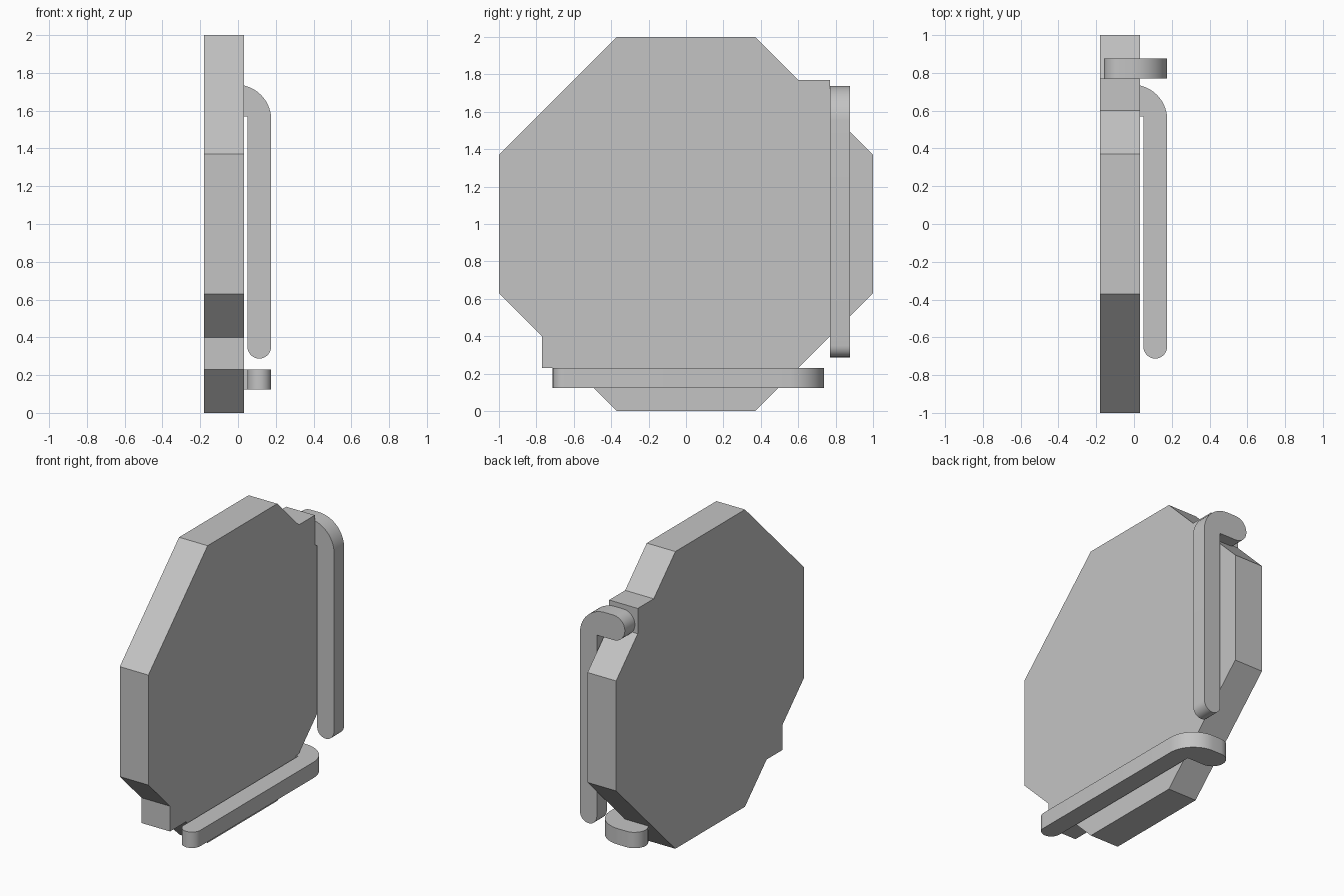
import bpy, bmesh
from math import cos, sin, pi, radians
from mathutils import Vector

cube = bpy.data.objects.get("Cube")
if cube:
    bpy.data.objects.remove(cube, do_unlink=True)

grey = bpy.data.materials.new("light_grey")
grey.use_nodes = True
colour = (0.55, 0.55, 0.55, 1)
grey.diffuse_color = colour
grey.node_tree.nodes["Principled BSDF"].inputs["Base Color"].default_value = colour


def extrude_outline(name, outline, offset, smooth=False):
    """Fill a closed outline of 3D points and extrude it along offset."""
    bm = bmesh.new()
    face = bm.faces.new([bm.verts.new(p) for p in outline])
    moved = bmesh.ops.extrude_face_region(bm, geom=[face])["geom"]
    bmesh.ops.translate(bm, vec=Vector(offset),
                        verts=[v for v in moved if isinstance(v, bmesh.types.BMVert)])
    bmesh.ops.recalc_face_normals(bm, faces=bm.faces)
    mesh = bpy.data.meshes.new(name)
    bm.to_mesh(mesh)
    bm.free()
    mesh.materials.append(grey)
    obj = bpy.data.objects.new(name, mesh)
    bpy.context.collection.objects.link(obj)
    if smooth:
        bpy.ops.object.select_all(action="DESELECT")
        obj.select_set(True)
        bpy.context.view_layer.objects.active = obj
        bpy.ops.object.shade_smooth_by_angle(angle=radians(35))
    return obj


def arc(cx, cy, radius, start, end, steps=14):
    angles = [radians(start + (end - start) * i / steps) for i in range(steps + 1)]
    return [(cx + radius * cos(a), cy + radius * sin(a)) for a in angles]


# Octagonal plate with a square tab on two opposite corners;
# the second half of the outline is the first turned half a circle
half = [(1, 0.37), (0.77, 0.6), (0.77, 0.77), (0.6, 0.77), (0.37, 1), (-0.37, 1), (-1, 0.37)]
outline = half + [(-y, -z) for y, z in half]
outline = list(dict.fromkeys(outline))
extrude_outline("octagon_plate", [(-0.18, y, z + 1) for y, z in outline], (0.213, 0, 0))

# Hooked bar profile: rounded foot, straight shank, bent shoulder, rounded tip
hook = arc(0.1125, -0.65, 0.0625, -180, 0)
hook += arc(-0.01, 0.552, 0.186, 0, 90)
hook += arc(-0.075, 0.654, 0.084, 90, 270)
hook += [(0.05, 0.57)]

# Two identical hooked bars, one upright and one lying across the foot
extrude_outline("upright_hook", [(x, 0.77, t + 1) for x, t in hook], (0, 0.107, 0), True)
extrude_outline("lower_hook", [(x, t, 0.123) for x, t in hook], (0, 0, 0.107), True)
